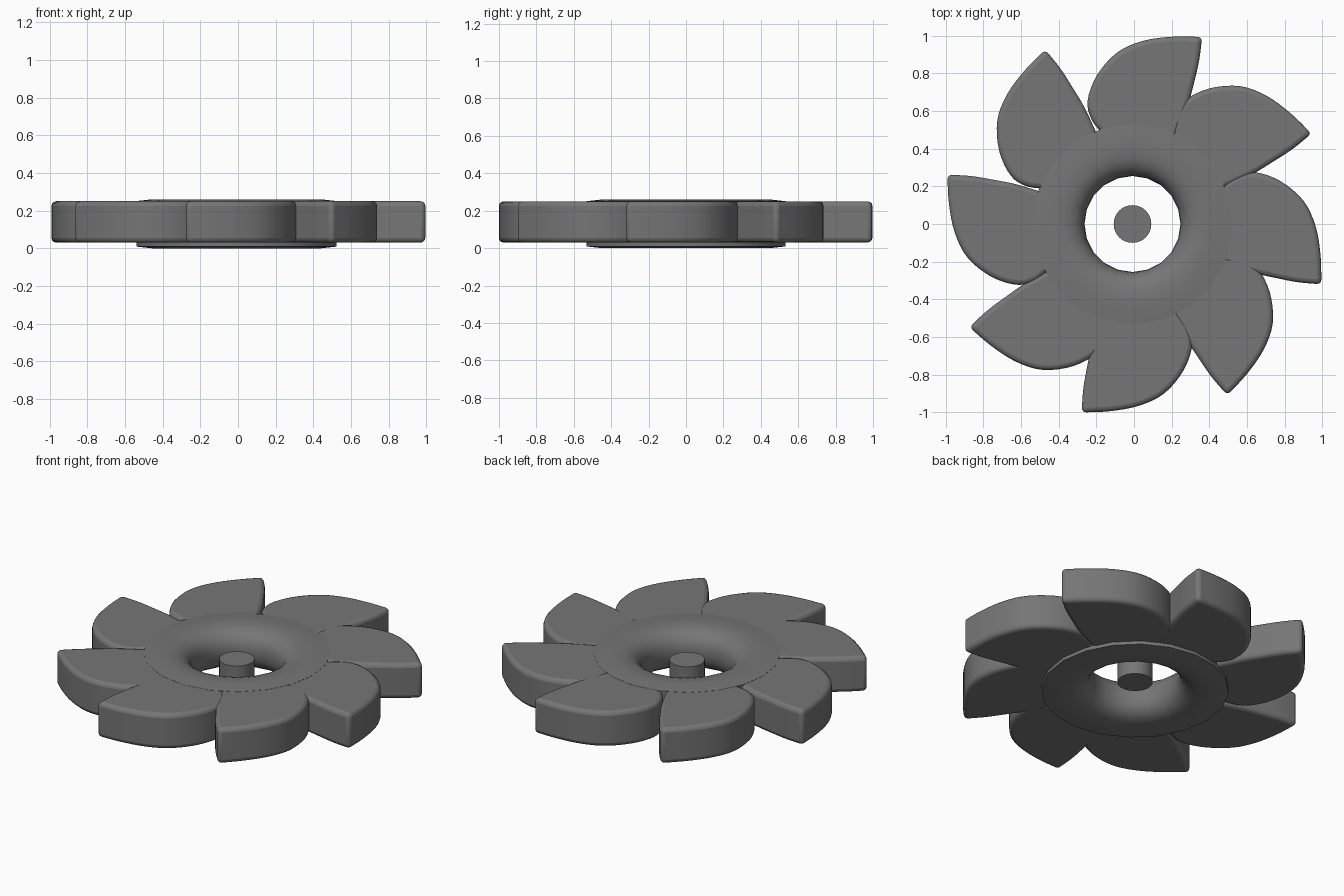
import bpy, bmesh
from math import radians, pi, cos, sin, copysign
from mathutils import Vector, Matrix

if "Cube" in bpy.data.objects:
    bpy.data.objects.remove(bpy.data.objects["Cube"])

HUB_X = -0.008
dark = bpy.data.materials.new("dark_grey")
dark.diffuse_color = (0.18, 0.18, 0.18, 1)
dark.use_nodes = True
dark.node_tree.nodes["Principled BSDF"].inputs["Base Color"].default_value = dark.diffuse_color


def finish(name, bm, angle=35):
    bmesh.ops.recalc_face_normals(bm, faces=bm.faces)
    me = bpy.data.meshes.new(name)
    bm.to_mesh(me)
    bm.free()
    me.materials.append(dark)
    ob = bpy.data.objects.new(name, me)
    bpy.context.collection.objects.link(ob)
    bpy.ops.object.select_all(action='DESELECT')
    ob.select_set(True)
    bpy.context.view_layer.objects.active = ob
    bpy.ops.object.shade_smooth_by_angle(angle=radians(angle))
    return ob


def spline(pts, steps=4):
    """Catmull-Rom curve through the points."""
    p = [Vector(q) for q in pts]
    p = [2 * p[0] - p[1]] + p + [2 * p[-1] - p[-2]]
    out = []
    for i in range(1, len(p) - 2):
        a, b, c, d = p[i - 1:i + 3]
        for s in range(steps):
            t = s / steps
            out.append(0.5 * (2 * b + (c - a) * t + (2 * a - 5 * b + 4 * c - d) * t * t
                              + (3 * b - a - 3 * c + d) * t ** 3))
    return out + [p[-2]]


# hub ring: crisp outer rim, rounded funnel inside, 20 sides
profile = [(0.45, 0.0), (0.532, 0.009), (0.532, 0.251), (0.45, 0.26)]
for k in range(13):
    a = pi / 2 + pi * k / 12
    c, s = abs(cos(a)) ** 0.85, copysign(abs(sin(a)) ** 0.85, sin(a))
    profile.append((0.405 - 0.15 * c, 0.13 + 0.13 * s))
SIDES = 20
bm = bmesh.new()
rings = []
for i in range(SIDES):
    a = 2 * pi * i / SIDES
    rings.append([bm.verts.new((r * cos(a), r * sin(a), z)) for r, z in profile])
n = len(profile)
for i in range(SIDES):
    r0, r1 = rings[i], rings[(i + 1) % SIDES]
    for j in range(n):
        k = (j + 1) % n
        bm.faces.new((r0[j], r1[j], r1[k], r0[k]))
finish("hub_ring", bm).location.x = HUB_X

# centre pin
bm = bmesh.new()
bmesh.ops.create_cone(bm, cap_ends=True, segments=32, radius1=0.1, radius2=0.1, depth=0.145,
                      matrix=Matrix.Translation((0, 0, 0.1375)))
finish("centre_pin", bm).location.x = HUB_X

# curved blades, each placed slightly unevenly: extra turn, x shift, y shift
lead = [(-0.17, 0.43), (-0.258, 0.53), (-0.286, 0.635), (-0.24, 0.775),
        (-0.135, 0.9), (0.0, 0.965), (0.155, 0.992), (0.309, 0.997)]
trail = [(0.309, 0.997), (0.298, 0.87), (0.275, 0.75), (0.245, 0.62), (0.18, 0.43)]
outline = spline(lead) + spline(trail)[1:]
placing = [(2.2, 0.015, 0.01), (1.0, 0.012, 0.01), (0.2, 0, -0.008), (-0.6, 0, 0.008),
           (-0.9, 0.015, 0), (-2.6, 0.025, -0.02), (-1.4, 0.012, -0.022), (1.4, -0.008, -0.008)]
for i, (extra, dx, dy) in enumerate(placing):
    bm = bmesh.new()
    base = bm.faces.new([bm.verts.new((p.x, p.y, 0.03)) for p in outline])
    top = bmesh.ops.extrude_face_region(bm, geom=[base], use_keep_orig=True)
    bmesh.ops.translate(bm, vec=(0, 0, 0.22),
                        verts=[v for v in top["geom"] if isinstance(v, bmesh.types.BMVert)])
    ob = finish(f"blade_{i + 1}", bm, 40)
    ob.rotation_euler.z = -radians(45 * i + extra)
    ob.location = (dx, dy, 0)
    bev = ob.modifiers.new("soft_edges", 'BEVEL')
    bev.width, bev.segments = 0.025, 3
    bev.limit_method, bev.angle_limit = 'ANGLE', radians(50)
